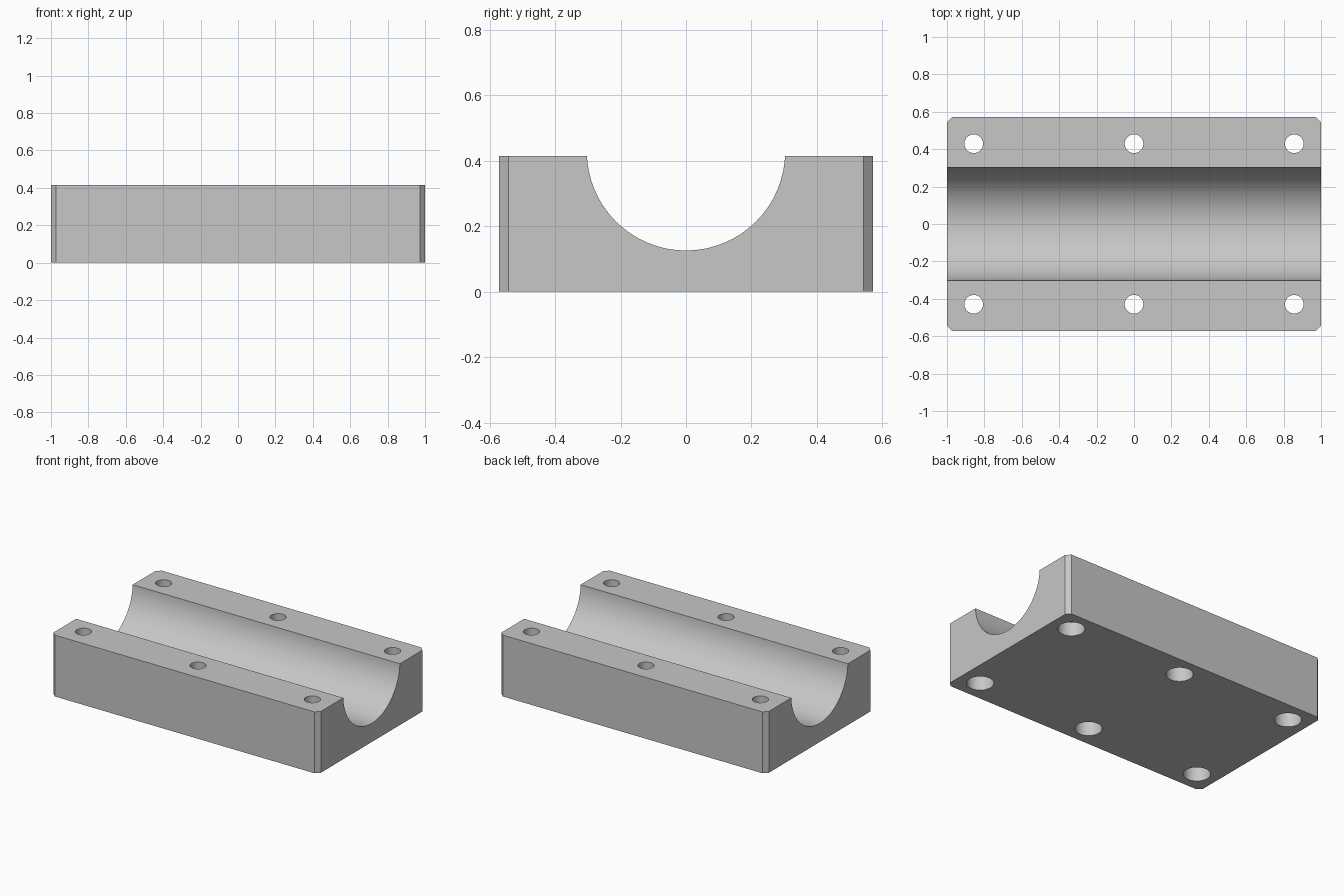
import bpy, bmesh
from math import pi
from mathutils import Matrix

default = bpy.data.objects.get("Cube")
if default:
    bpy.data.objects.remove(default, do_unlink=True)

HALF_X, HALF_Y, HEIGHT, CHAMFER = 1.0, 0.571, 0.415, 0.028
GROOVE_R, GROOVE_Z = 0.303, 0.429
HOLE_X, HOLE_Y, HOLE_R = 0.857, 0.429, 0.05
BORE_R, BORE_DEPTH = 0.083, 0.095

grey = bpy.data.materials.new("machined grey")
grey.use_nodes = True
grey.diffuse_color = (0.57, 0.57, 0.57, 1)
grey.node_tree.nodes["Principled BSDF"].inputs["Base Color"].default_value = grey.diffuse_color


def make_object(name, bm):
    bmesh.ops.recalc_face_normals(bm, faces=bm.faces)
    mesh = bpy.data.meshes.new(name)
    bm.to_mesh(mesh)
    bm.free()
    mesh.materials.append(grey)
    obj = bpy.data.objects.new(name, mesh)
    bpy.context.collection.objects.link(obj)
    return obj


def cylinder(name, radius, depth, sides, matrix):
    bm = bmesh.new()
    bmesh.ops.create_cone(bm, cap_ends=True, segments=sides, radius1=radius,
                          radius2=radius, depth=depth, matrix=matrix)
    return make_object(name, bm)


# Block with chamfered upright corners
bm = bmesh.new()
a, b = HALF_X - CHAMFER, HALF_Y - CHAMFER
outline = [(a, -HALF_Y), (HALF_X, -b), (HALF_X, b), (a, HALF_Y),
           (-a, HALF_Y), (-HALF_X, b), (-HALF_X, -b), (-a, -HALF_Y)]
base = bm.faces.new([bm.verts.new((x, y, 0)) for x, y in outline])
top = bmesh.ops.extrude_face_region(bm, geom=[base], use_keep_orig=True)["geom"]
bmesh.ops.translate(bm, vec=(0, 0, HEIGHT),
                    verts=[g for g in top if isinstance(g, bmesh.types.BMVert)])
block = make_object("bearing_block", bm)

# Half-round groove along the length
turn = Matrix.Translation((0, 0, GROOVE_Z)) @ Matrix.Rotation(pi / 2, 4, "Y")
cutters = [cylinder("groove_cutter", GROOVE_R, 3, 64, turn)]

# Six bolt holes, counterbored from below
for x in (-HOLE_X, 0, HOLE_X):
    for y in (-HOLE_Y, HOLE_Y):
        cutters.append(cylinder("hole_cutter", HOLE_R, 2, 32, Matrix.Translation((x, y, 0))))
        cutters.append(cylinder("counterbore_cutter", BORE_R, 2 * BORE_DEPTH, 32,
                                Matrix.Translation((x, y, 0))))

# Cut, apply and tidy up
bpy.ops.object.select_all(action="DESELECT")
bpy.context.view_layer.objects.active = block
block.select_set(True)
for cutter in cutters:
    cutter.hide_render = True
    mod = block.modifiers.new("cut", "BOOLEAN")
    mod.operation, mod.solver, mod.object = "DIFFERENCE", "EXACT", cutter
    bpy.ops.object.modifier_apply(modifier=mod.name)
    bpy.data.objects.remove(cutter, do_unlink=True)

bpy.ops.object.shade_smooth_by_angle(angle=pi / 7)
